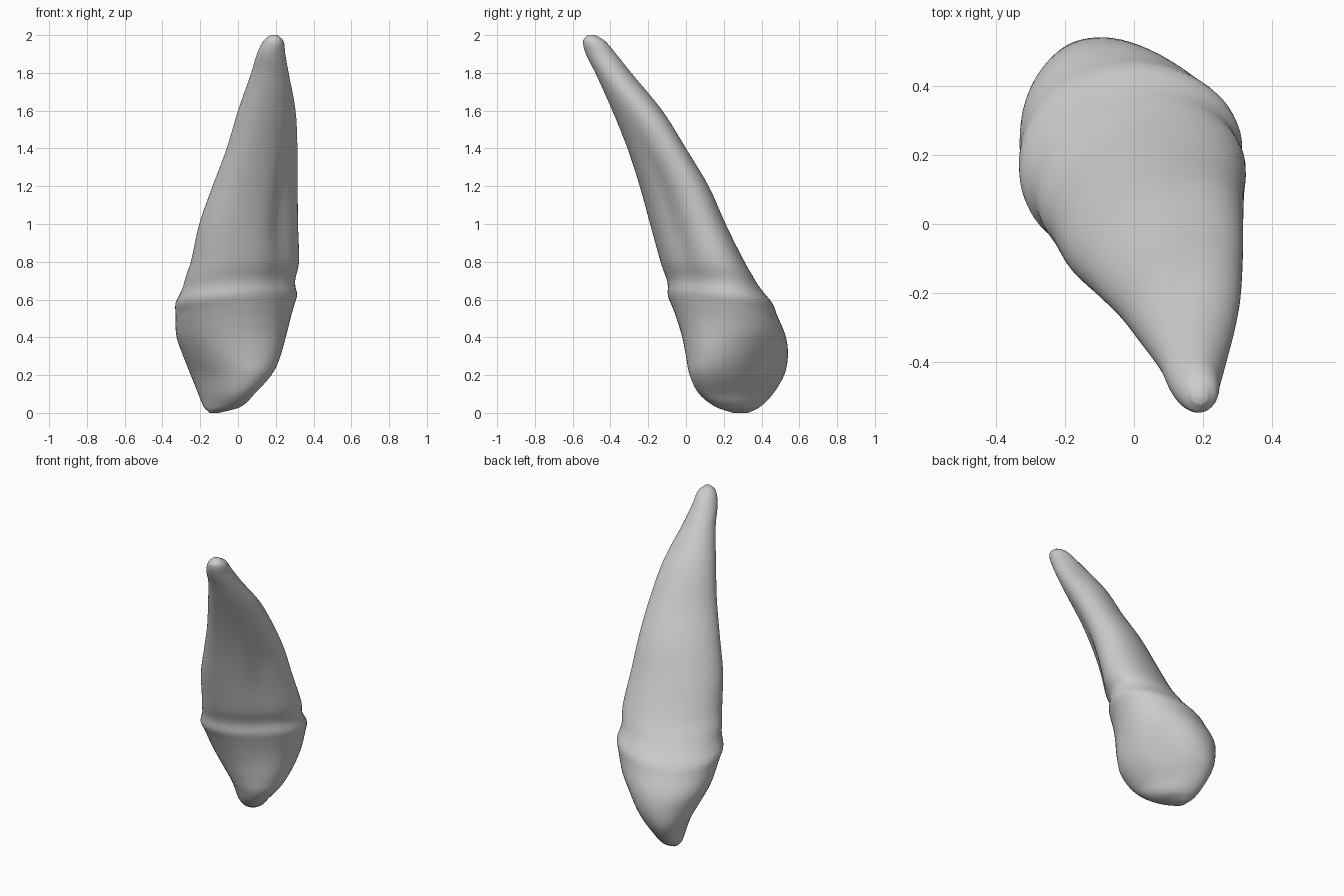
import bpy
import bmesh
import math

cube = bpy.data.objects.get("Cube")
if cube:
    bpy.data.objects.remove(cube, do_unlink=True)

# Horizontal sections: height, min x, max x, min y, max y, skew
SECTIONS = [
    (0.00, -.15, -.10, .25, .33, -.3),
    (0.03, -.18, 0.01, .16, .39, -.5),
    (0.10, -.21, .085, .07, .46, -.55),
    (0.20, -.25, .17, .02, .52, -.45),
    (0.30, -.29, .22, 0, .54, -.25),
    (0.40, -.325, .255, -.02, .53, -.1),
    (0.50, -.33, .28, -.05, .49, .03),
    (0.60, -.32, .305, -.085, .44, .15),
    (0.70, -.285, .31, -.105, .37, .25),
    (0.80, -.25, .325, -.135, .31, .3),
    (1.00, -.205, .32, -.19, .21, .35),
    (1.20, -.135, .317, -.245, .12, .36),
    (1.40, -.06, .315, -.31, 0, .34),
    (1.60, 0, .305, -.39, -.125, .2),
    (1.80, .07, .268, -.48, -.29, 0),
    (1.90, .1, .25, -.53, -.37, 0),
    (1.97, .135, .24, -.545, -.43, 0),
    (2.00, .17, .21, -.52, -.48, 0),
]
SEGMENTS = 64
STEPS = 5


def blend(p, q, r, s, t):
    """Smooth interpolation between q and r, aware of uneven heights."""
    h = r[0] - q[0]
    out = [q[0] + h * t]
    for k in range(1, len(q)):
        m0 = (r[k] - p[k]) / (r[0] - p[0]) * h
        m1 = (s[k] - q[k]) / (s[0] - q[0]) * h
        a, b = q[k], r[k]
        out.append(a + m0 * t + (3 * (b - a) - 2 * m0 - m1) * t ** 2
                   + (2 * (a - b) + m0 + m1) * t ** 3)
    return out


def bump(value, centre, width):
    return math.exp(-((value - centre) / width) ** 2)


def turn(angle, centre):
    """Signed difference between two directions in degrees."""
    return (math.degrees(angle) - centre + 180) % 360 - 180


def relief(angle, z):
    """Radial scale for root groove, neck ridge and crown hollow."""
    groove = .14 * bump(turn(angle, -25), 0, 24) * bump(z, 1.05, .38)
    neck_z = .6 + .04 * math.cos(angle + math.pi / 4)
    neck = .025 * bump(z, neck_z, .035) - .02 * bump(z, neck_z + .08, .05)
    hollow = .12 * bump(turn(angle, 40), 0, 32) * bump(z, .27, .15)
    crest = .05 * bump(turn(angle, -35), 0, 20) * bump(z, .28, .15)
    return 1 - groove + neck - hollow + crest


def ring(bm, section):
    z, x0, x1, y0, y1, skew = section
    cx, cy = (x0 + x1) / 2, (y0 + y1) / 2
    phase = math.asin(skew)
    verts = []
    for i in range(SEGMENTS):
        a = math.tau * i / SEGMENTS
        x = (x1 - x0) / 2 * math.cos(a)
        y = (y1 - y0) / 2 * math.sin(a + phase)
        scale = relief(math.atan2(y, x), z)
        verts.append(bm.verts.new((cx + x * scale, cy + y * scale, z)))
    return verts


# Fine list of sections along the tooth
levels = []
last = len(SECTIONS) - 1
for i in range(last):
    quad = [SECTIONS[min(max(j, 0), last)] for j in range(i - 1, i + 3)]
    levels += [blend(*quad, step / STEPS) for step in range(STEPS)]
levels.append(SECTIONS[-1])

# Skin the sections and close both ends
bm = bmesh.new()
rings = [ring(bm, level) for level in levels]
for low, high in zip(rings, rings[1:]):
    for i in range(SEGMENTS):
        j = (i + 1) % SEGMENTS
        bm.faces.new((low[i], low[j], high[j], high[i]))
bm.faces.new(rings[0][::-1])
bm.faces.new(rings[-1])
bmesh.ops.recalc_face_normals(bm, faces=bm.faces)
mesh = bpy.data.meshes.new("tooth")
bm.to_mesh(mesh)
bm.free()
tooth = bpy.data.objects.new("tooth", mesh)
bpy.context.collection.objects.link(tooth)

# Plain grey finish
grey = bpy.data.materials.new("light grey")
grey.use_nodes = True
colour = (.6, .6, .6, 1)
grey.diffuse_color = colour
for node in grey.node_tree.nodes:
    if node.type == "BSDF_PRINCIPLED":
        node.inputs["Base Color"].default_value = colour
mesh.materials.append(grey)

# Smooth shading
bpy.ops.object.select_all(action="DESELECT")
tooth.select_set(True)
bpy.context.view_layer.objects.active = tooth
bpy.ops.object.shade_smooth()
